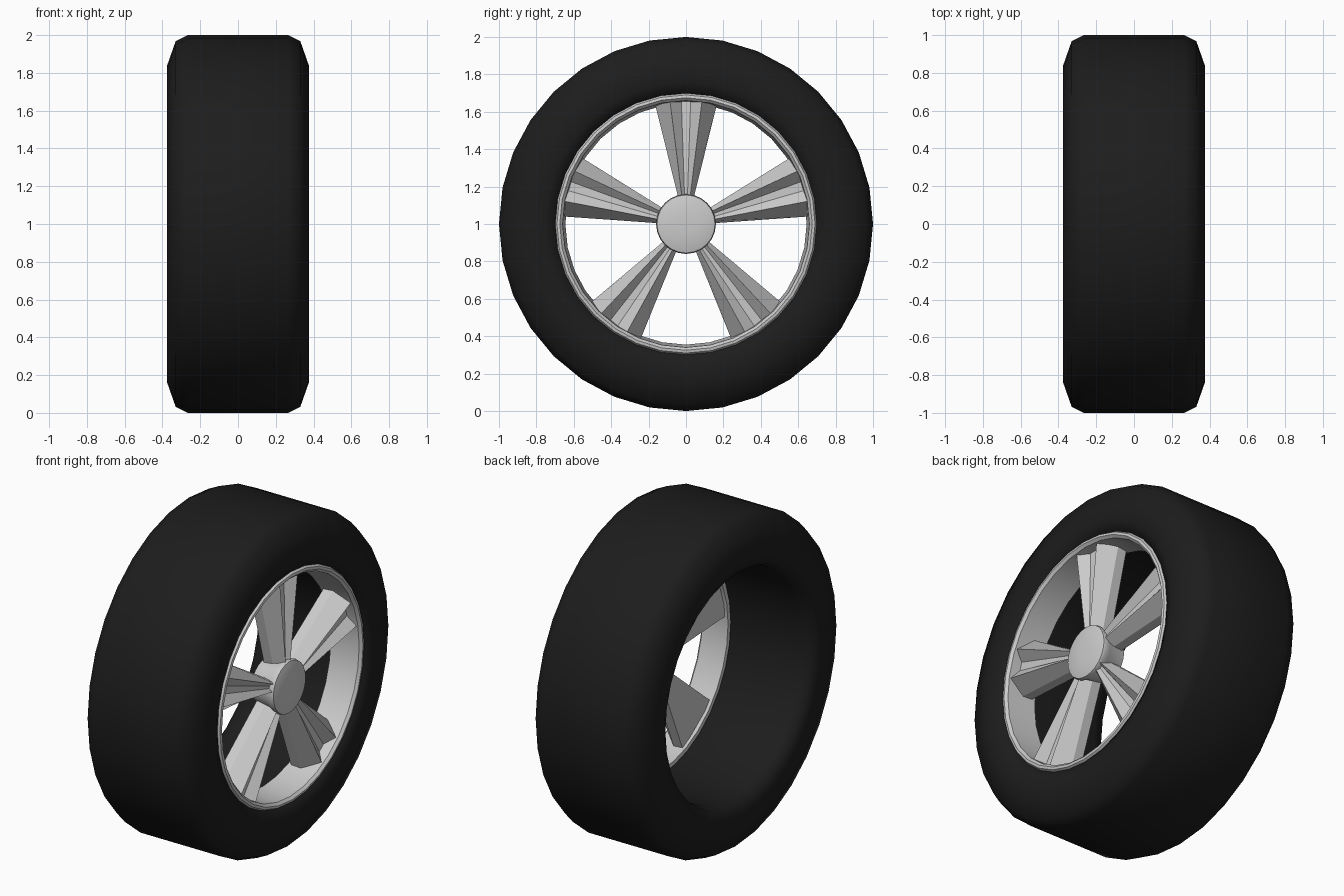
import bpy, bmesh, math
from mathutils import Matrix, Vector

if "Cube" in bpy.data.objects:
    bpy.data.objects.remove(bpy.data.objects["Cube"])

CENTRE = Vector((0, 0, 1))


def finish(name, bm, angle, mat=None):
    bmesh.ops.recalc_face_normals(bm, faces=bm.faces)
    me = bpy.data.meshes.new(name)
    bm.to_mesh(me)
    bm.free()
    ob = bpy.data.objects.new(name, me)
    ob.location = CENTRE
    bpy.context.collection.objects.link(ob)
    if mat:
        me.materials.append(mat)
    bpy.ops.object.select_all(action='DESELECT')
    bpy.context.view_layer.objects.active = ob
    ob.select_set(True)
    bpy.ops.object.shade_smooth_by_angle(angle=math.radians(angle))
    return ob


def lathe(name, profile, segs, angle, closed=True, mat=None):
    """Revolve an (x, radius) profile around the x axle."""
    bm = bmesh.new()
    rings = []
    for i in range(segs):
        a = math.tau * i / segs
        rings.append([bm.verts.new((x, r * math.sin(a), r * math.cos(a))) for x, r in profile])
    n = len(profile)
    for i in range(segs):
        p, q = rings[i], rings[(i + 1) % segs]
        for j in range(n if closed else n - 1):
            k = (j + 1) % n
            bm.faces.new((p[j], p[k], q[k], q[j]))
    if not closed:
        bm.faces.new([r[0] for r in rings])
        bm.faces.new([r[-1] for r in rings])
    return finish(name, bm, angle, mat)


rubber = bpy.data.materials.new("rubber")
rubber.diffuse_color = (0.012, 0.012, 0.012, 1)
rubber.use_nodes = True
rubber.node_tree.nodes["Principled BSDF"].inputs["Base Color"].default_value = rubber.diffuse_color

# tyre: closed ring with rounded shoulders
half = [(0.265, 1.0), (0.33, 0.968), (0.375, 0.84), (0.373, 0.76), (0.352, 0.70), (0.29, 0.685)]
lathe("tyre", half + [(-x, r) for x, r in reversed(half)], 32, 60, mat=rubber)

# rim: rolled lip with a short tapering barrel behind it
lathe("rim", [(0.345, 0.70), (0.362, 0.69), (0.365, 0.675), (0.35, 0.66),
              (0.28, 0.655), (0.17, 0.645), (0.17, 0.672), (0.29, 0.68)], 32, 40)

# hub with a shallow domed cap
lathe("hub", [(0.18, 0.13), (0.29, 0.145), (0.325, 0.16), (0.345, 0.155), (0.355, 0.12),
              (0.36, 0.05)], 24, 50, closed=False)

# five spokes: flared, two ridges with a groove between them
bm = bmesh.new()
# (radius, half width, ridge offset, groove offset, back x, ridge x, groove x)
stations = [(0.10, 0.030, 0.016, 0.006, 0.20, 0.335, 0.315),
            (0.66, 0.165, 0.085, 0.025, 0.19, 0.34, 0.29)]
for s in range(5):
    rot = Matrix.Rotation(math.tau * s / 5, 4, 'X')
    ends = []
    for r, w, ri, g, xb, xr, xg in stations:
        sec = [(xb, -w), (xb + 0.06, -w), (xr, -ri), (xg, -g),
               (xg, g), (xr, ri), (xb + 0.06, w), (xb, w)]
        ends.append([bm.verts.new(rot @ Vector((x, y, math.sqrt(max(r * r - y * y, 0)))))
                     for x, y in sec])
    a, b = ends
    for j in range(8):
        k = (j + 1) % 8
        bm.faces.new((a[j], a[k], b[k], b[j]))
    bm.faces.new(a)
    bm.faces.new(b)
finish("spokes", bm, 25)
